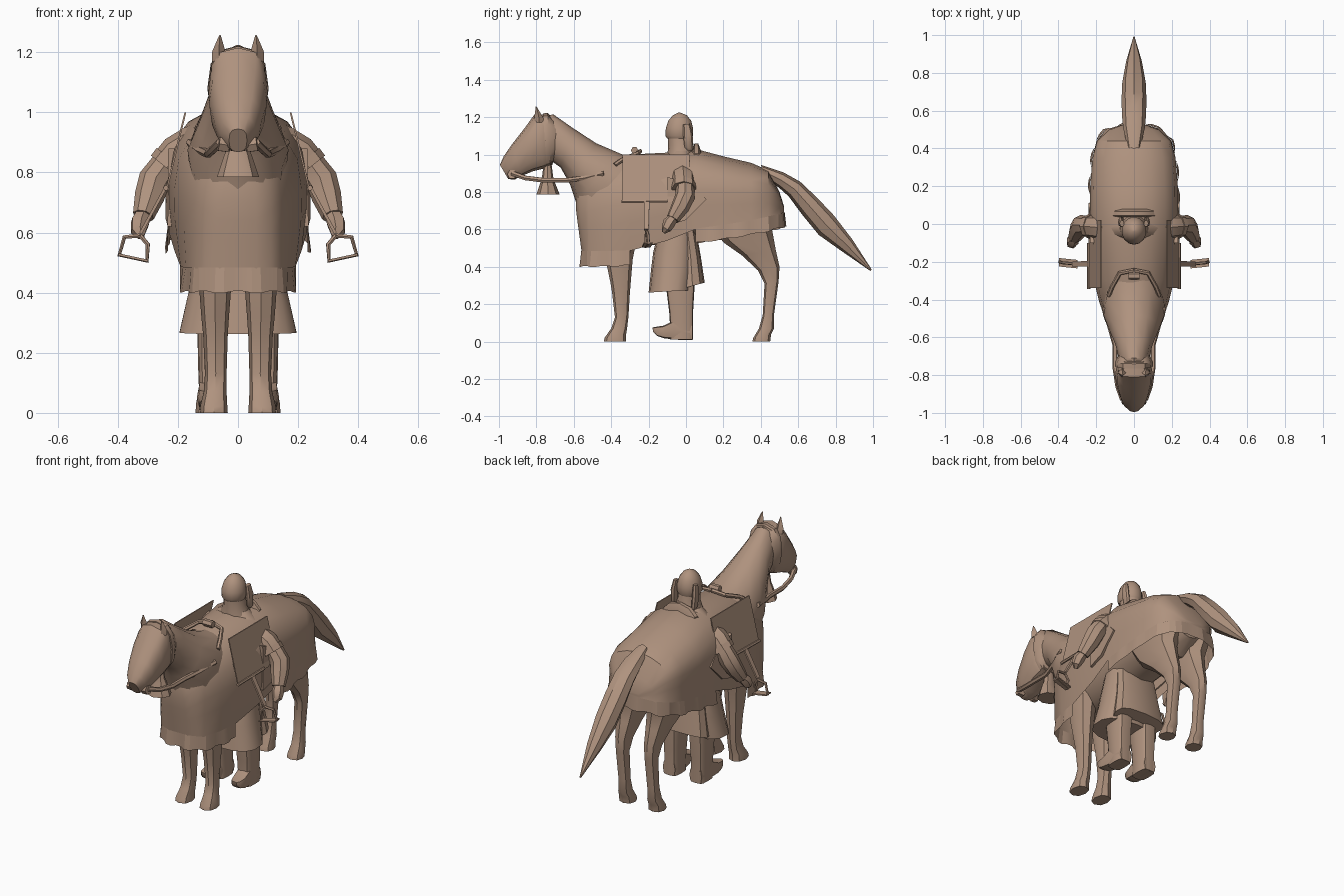
import bpy, bmesh, math
from mathutils import Vector as V

hide_brown = bpy.data.materials.new("warm_brown")
hide_brown.diffuse_color = (0.43, 0.29, 0.21, 1)


def finish(ob, mirror=False, angle=38):
    bpy.ops.object.select_all(action='DESELECT')
    bpy.context.view_layer.objects.active = ob
    ob.select_set(True)
    bpy.ops.object.shade_smooth_by_angle(angle=math.radians(angle))
    ob.data.materials.clear()
    ob.data.materials.append(hide_brown)
    if mirror:
        m = ob.modifiers.new("mirror", 'MIRROR')
        m.use_mirror_merge = False
    return ob


def mesh(name, verts, faces, mirror=False, angle=38):
    me = bpy.data.meshes.new(name)
    me.from_pydata([tuple(v) for v in verts], [], faces)
    bm = bmesh.new()
    bm.from_mesh(me)
    bmesh.ops.recalc_face_normals(bm, faces=bm.faces)
    bm.to_mesh(me)
    bm.free()
    ob = bpy.data.objects.new(name, me)
    bpy.context.collection.objects.link(ob)
    return finish(ob, mirror, angle)


def loft(name, rings, n=12, p=1.0, mirror=False, angle=38):
    """Each ring: y, z of one edge, y, z of the opposite edge, half width, optional x centre."""
    verts, faces = [], []
    pw = lambda a: math.copysign(abs(a) ** p, a) if abs(a) > 1e-6 else 0
    for y1, z1, y2, z2, w, *x in rings:
        a, b = V((0, y1, z1)), V((0, y2, z2))
        c = (a + b) / 2 + V((x[0] if x else 0, 0, 0))
        for i in range(n):
            t = 2 * math.pi * i / n
            verts.append(c + (a - b) / 2 * pw(math.cos(t)) + V((w * pw(math.sin(t)), 0, 0)))
    for r in range(len(rings) - 1):
        for i in range(n):
            j = (i + 1) % n
            faces.append((r * n + i, r * n + j, (r + 1) * n + j, (r + 1) * n + i))
    faces += [tuple(range(n)), tuple(range(len(verts) - n, len(verts)))]
    return mesh(name, verts, faces, mirror, angle)


def tube(name, pts, radii, mirror=True, res=1):
    cu = bpy.data.curves.new(name, 'CURVE')
    cu.dimensions = '3D'
    cu.bevel_depth, cu.bevel_resolution, cu.use_fill_caps = 1, res, True
    sp = cu.splines.new('POLY')
    sp.points.add(len(pts) - 1)
    for q, co, r in zip(sp.points, pts, radii):
        q.co, q.radius = (*co, 1), r
    ob = bpy.data.objects.new(name, cu)
    bpy.context.collection.objects.link(ob)
    bpy.ops.object.select_all(action='DESELECT')
    bpy.context.view_layer.objects.active = ob
    ob.select_set(True)
    bpy.ops.object.convert(target='MESH')
    return finish(bpy.context.view_layer.objects.active, mirror)


def plate(name, pts, thick, mirror=True):
    n = len(pts)
    verts = [V(q) for q in pts] + [V(q) + V(thick) for q in pts]
    faces = [tuple(range(n)), tuple(range(n, 2 * n))]
    faces += [(i, (i + 1) % n, n + (i + 1) % n, n + i) for i in range(n)]
    return mesh(name, verts, faces, mirror)


# Cloth cover: arches along the body (y, top, hem, half width, hem width factor)
arches = [(-.588, .80, .48, .06, 1), (-.57, .87, .48, .11, 1), (-.52, .92, .48, .145, .97),
          (-.42, .96, .48, .182, .95), (-.30, 1.0, .485, .212, .90), (-.10, 1.01, .54, .23, .92),
          (.05, 1.03, .60, .234, .98), (.20, .99, .62, .232, 1), (.35, .955, .645, .22, 1),
          (.44, .915, .665, .195, 1.02), (.50, .80, .68, .13, 1.15), (.525, .72, .69, .06, 1.1)]
shape = [(.3, .99), (.5, 1), (.7, .93), (.86, .70), (.95, .40)]
verts, faces = [], []
for y, top, hem, w, f in arches:
    half = [(0, f)] + shape
    row = [(w * a, hem + (top - hem) * t) for t, a in half]
    row += [(0, top)] + [(-x, z) for x, z in reversed(row)]
    # the chest tucks in towards the hem
    tuck = .03 if y < -.55 else 0
    verts += [(x, y + tuck * max(0, (.7 - z) / .22), z) for x, z in row]
m = 13
for r in range(len(arches) - 1):
    faces += [(r * m + i, r * m + i + 1, (r + 1) * m + i + 1, (r + 1) * m + i) for i in range(m - 1)]
# end walls, one strip per level
for s in (0, len(verts) - m):
    faces += [(s + i, s + i + 1, s + m - 2 - i, s + m - 1 - i) for i in range(5)]
    faces.append((s + 5, s + 6, s + 7))
mesh("cloth_cover", verts, faces)


# Pleated hem band that follows the lower edge of the cloth
def hem_band(name, rows, drop, count):
    side = [V((w * f, y, hem)) for y, top, hem, w, f in rows]
    path = side + [V((-q.x, q.y, q.z)) for q in reversed(side)]
    d = [0]
    for a, b in zip(path, path[1:]):
        d.append(d[-1] + (b - a).length)

    def at(s):
        for i in range(len(path) - 1):
            if s <= d[i + 1] + 1e-6:
                return path[i].lerp(path[i + 1], (s - d[i]) / (d[i + 1] - d[i]))
    vs, fs = [], []
    for k in range(count + 1):
        a = at(d[-1] * k / count)
        out = V((a.x, a.y - max(-.3, min(.3, a.y)), 0)).normalized()
        vs += [a + out * .002 + V((0, 0, .004)),
               a + out * (.002 + .010 * (k // 2 % 2)) + V((0, 0, -drop - .006 * (k // 2 % 2)))]
        if k:
            i = 2 * k
            fs.append((i - 2, i, i + 1, i - 1))
    mesh(name, vs, fs, angle=12)


front = arches[4:1:-1] + [(-.54, 0, .48, .11, 1), (-.558, 0, .48, .06, 1)]
hem_band("front_hem_band", front, .075, 25)
hem_band("rear_hem_band", arches[6:], .07, 35)

# Horse body, neck and head
loft("horse_body", [(-.53, .80, -.53, .58, .08), (-.42, .9, -.42, .47, .14), (-.1, .9, -.1, .53, .18),
                    (.2, .9, .2, .57, .18), (.42, .85, .38, .56, .16), (.5, .76, .48, .64, .08)])
loft("neck", [(-.23, .99, -.55, .62, .16), (-.34, 1.0, -.59, .75, .168), (-.48, 1.06, -.62, .84, .135),
              (-.61, 1.145, -.67, .93, .098), (-.71, 1.215, -.74, .98, .078), (-.80, 1.19, -.80, 1.02, .05)])
loft("horse_head", [(-.695, 1.15, -.70, .99, .06), (-.73, 1.215, -.715, .945, .085),
                    (-.81, 1.215, -.76, .925, .098), (-.86, 1.145, -.82, .91, .096),
                    (-.93, 1.055, -.88, .885, .078), (-.975, .99, -.915, .868, .058),
                    (-.995, .945, -.95, .868, .03)], p=.75)
loft("face_cover_rim", [(-.69, 1.17, -.695, .99, .08), (-.74, 1.222, -.725, .938, .102),
                        (-.765, 1.22, -.745, .932, .1)], p=.8)
loft("ears", [(-.815, 1.17, -.755, 1.17, .022, .064), (-.81, 1.205, -.765, 1.2, .022, .064),
              (-.803, 1.258, -.797, 1.253, .003, .06)], 4, mirror=True)
tube("mouth_bit", [(.03, -.925, .89), (.065, -.93, .895)], [.026, .026])
tube("reins", [(.06, -.93, .90), (.085, -.86, .875), (.10, -.76, .862), (.10, -.64, .862), (.128, -.54, .875),
               (.16, -.44, .90)], [.014] * 6)
tube("neck_strap", [(.135, -.38, .945), (.115, -.33, .98), (.075, -.26, 1.005), (.0, -.245, 1.018)], [.012] * 4)

# Tassel under the jaw
loft("tassel", [(-.76, .96, -.72, .96, .025), (-.77, .88, -.71, .88, .035), (-.775, .86, -.705, .86, .045),
                (-.80, .785, -.675, .785, .07)], 8)

# Horse legs with hooves
loft("front_legs", [(-.45, .62, -.25, .62, .075, .085), (-.43, .44, -.285, .44, .055, .076),
                    (-.405, .32, -.295, .32, .046, .076), (-.395, .26, -.30, .26, .041, .075),
                    (-.38, .13, -.308, .13, .036, .074), (-.40, .07, -.315, .07, .038, .076),
                    (-.435, .02, -.32, .04, .044, .08), (-.44, 0, -.32, 0, .046, .08)], 8, .85, mirror=True)
loft("hind_legs", [(.12, .64, .50, .68, .09, .10), (.20, .53, .46, .60, .075, .10), (.30, .46, .48, .49, .055, .096),
                   (.385, .38, .50, .40, .04, .094), (.42, .31, .495, .32, .034, .094),
                   (.41, .14, .47, .14, .032, .094), (.39, .07, .47, .07, .036, .095),
                   (.36, .02, .455, .04, .044, .096), (.355, 0, .45, 0, .045, .096)], 8, .85, mirror=True)
loft("tail", [(.40, .945, .42, .88, .035), (.52, .905, .50, .82, .058), (.61, .855, .55, .775, .064),
              (.70, .77, .62, .68, .066), (.79, .675, .71, .57, .062), (.89, .545, .83, .485, .042),
              (.993, .385, .985, .378, .004)], 8)

# Saddle with side panels, flaps and stirrups
loft("saddle_cantle", [(.035, 1.02, .035, .9, .12), (.045, 1.06, .045, .9, .115), (.065, 1.06, .07, .9, .11),
                       (.08, 1.02, .085, .9, .10)], 10)
tube("pommel", [(-.03, -.275, 1.022), (.03, -.275, 1.022)], [.02] * 2, False)
plate("side_panels", [(.178, -.34, 1.0), (.178, .02, 1.0), (.232, .02, .78), (.24, -.06, .745), (.24, -.34, .745)],
      (-.006, 0, 0))
tube("panel_lower_bars", [(.240, -.345, .748), (.240, -.10, .752)], [.009] * 2)
plate("saddle_flaps", [(.232, -.1, .88), (.232, .04, .84), (.242, .11, .76), (.242, .0, .65), (.234, -.1, .62)],
      (-.02, 0, 0))
plate("stirrup_straps", [(.235, -.225, .75), (.235, -.195, .75), (.32, -.20, .595), (.32, -.225, .595)],
      (.008, 0, .006))
tube("stirrups", [(.325, -.21, .59), (.378, -.205, .585), (.395, -.20, .525), (.303, -.215, .505),
                  (.300, -.215, .56), (.325, -.21, .59)], [.008] * 6)
plate("stirrup_treads", [(.30, -.235, .502), (.30, -.19, .502), (.398, -.18, .523), (.398, -.225, .523)], (0, 0, .008))

# Rider: tunic, torso, hood and helmet
loft("tunic_skirt", [(-.13, .66, .04, .66, .13), (-.175, .48, .05, .48, .155), (-.185, .40, .05, .40, .168),
                     (-.20, .262, .03, .275, .198)], 14, .75)
loft("tunic_back_panel", [(-.04, .62, .05, .62, .12), (-.03, .45, .08, .45, .14), (-.03, .28, .10, .315, .165)], 12, .7)
loft("torso", [(-.11, .62, .05, .62, .13), (-.11, .84, .06, .84, .15), (-.10, .93, .06, .93, .18),
               (-.09, .975, .05, .975, .13), (-.075, 1.02, .03, 1.02, .075)], 12, .85)
loft("hood", [(-.10, .99, .05, .99, .085), (-.095, 1.05, .04, 1.05, .06), (-.10, 1.12, .03, 1.12, .055)], 12)
loft("helmet", [(-.10, 1.085, .03, 1.085, .058), (-.11, 1.10, .038, 1.10, .066), (-.108, 1.14, .038, 1.14, .066),
                (-.095, 1.18, .028, 1.18, .055), (-.07, 1.21, .005, 1.21, .033), (-.04, 1.224, -.03, 1.224, .006)], 14)
loft("cheek_guards", [(-.015, 1.16, .02, 1.165, .012, .064), (-.015, 1.10, .035, 1.11, .015, .07),
                      (-.008, 1.04, .04, 1.03, .014, .066), (.01, 1.02, .03, 1.02, .006, .064)], 8, mirror=True)

# Arms: short wide sleeve, cuff, forearm, hand
tube("upper_sleeves", [(.09, -.02, .905), (.15, -.02, .89), (.20, -.015, .86), (.235, -.012, .82)],
     [.06, .066, .066, .062], res=2)
tube("sleeve_cuffs", [(.218, -.012, .84), (.238, -.012, .815)], [.067, .066], res=2)
tube("forearms", [(.24, -.005, .83), (.278, -.005, .775), (.295, -.03, .72), (.315, -.07, .655)],
     [.048, .054, .05, .036], res=2)
tube("hands", [(.313, -.065, .665), (.325, -.09, .635), (.33, -.105, .605), (.322, -.12, .585)],
     [.026, .034, .028, .012])

# Boots with upturned toes
loft("boot_shafts", [(-.11, .42, .04, .42, .055, .085), (-.105, .28, .045, .28, .05, .085),
                     (-.09, .16, .038, .16, .046, .087), (-.085, .08, .038, .08, .043, .087),
                     (-.085, .01, .038, .01, .043, .087)], 12, .5, mirror=True)
loft("boot_feet", [(.035, .09, .035, .008, .04, .087), (-.06, .115, -.06, .01, .043, .09),
                   (-.12, .085, -.12, .018, .042, .095), (-.165, .078, -.155, .03, .032, .1),
                   (-.18, .075, -.175, .05, .014, .102)], 8, .5, mirror=True)
